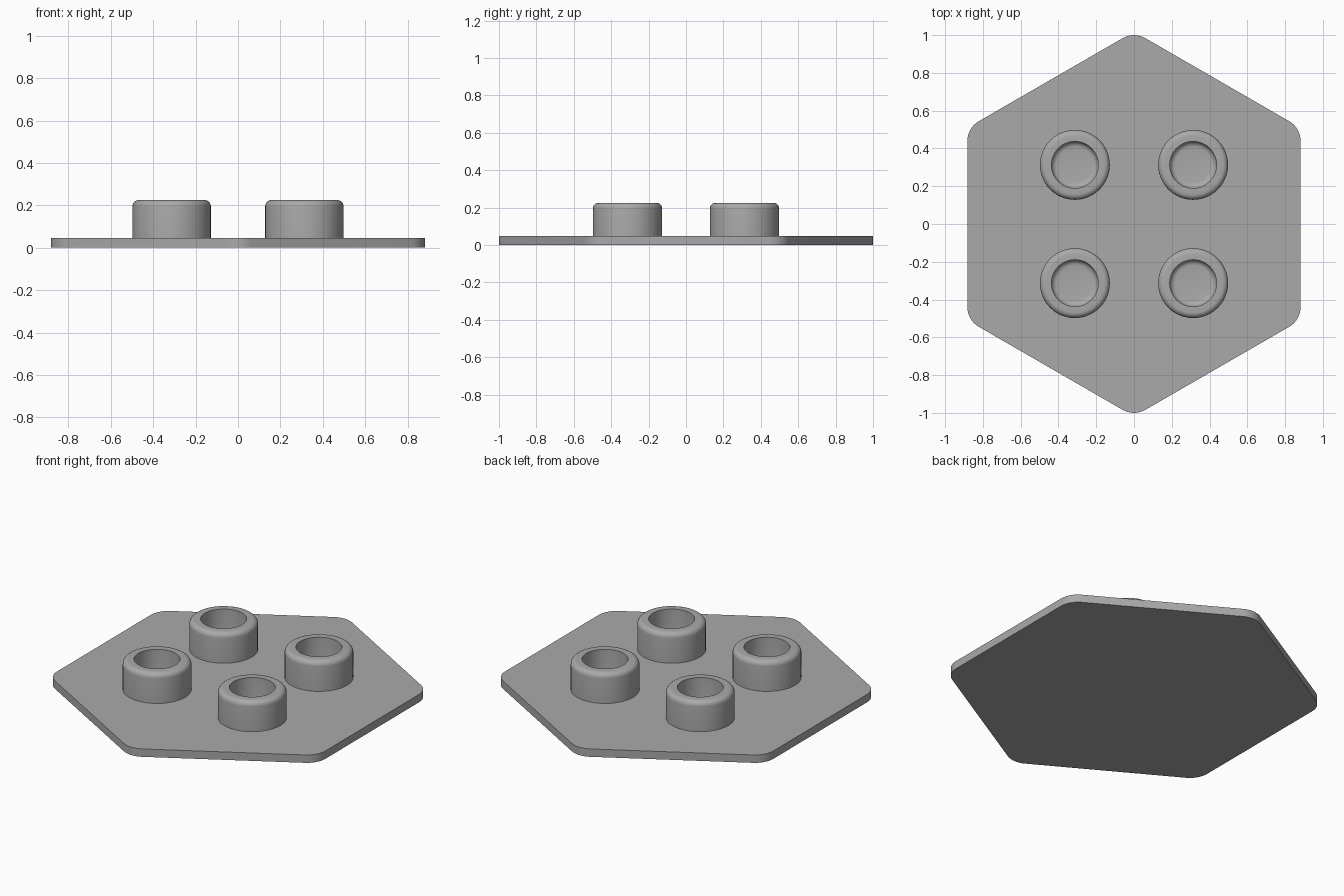
import bpy, bmesh, math
from mathutils import Vector

if "Cube" in bpy.data.objects:
    bpy.data.objects.remove(bpy.data.objects["Cube"])

gray = bpy.data.materials.new("neutral gray")
gray.diffuse_color = (0.4, 0.4, 0.4, 1)
gray.use_nodes = True
gray.node_tree.nodes["Principled BSDF"].inputs["Base Color"].default_value = gray.diffuse_color

PLATE_TOP = 0.047
TOP = 0.225


def finish(name, bm, location=(0, 0, 0)):
    bmesh.ops.recalc_face_normals(bm, faces=bm.faces)
    mesh = bpy.data.meshes.new(name)
    bm.to_mesh(mesh)
    bm.free()
    mesh.materials.append(gray)
    obj = bpy.data.objects.new(name, mesh)
    obj.location = location
    bpy.context.collection.objects.link(obj)
    bpy.ops.object.select_all(action='DESELECT')
    obj.select_set(True)
    bpy.context.view_layer.objects.active = obj
    bpy.ops.object.shade_smooth_by_angle(angle=math.radians(30))
    return obj


def arc(cx, cy, r, start, end, steps):
    return [(cx + r * math.cos(math.radians(start + (end - start) * i / steps)),
             cy + r * math.sin(math.radians(start + (end - start) * i / steps)))
            for i in range(steps + 1)]


# Hexagonal base plate with rounded corners, points facing front and back
corner_r = 0.12
centre_dist = 1.0 - corner_r
bm = bmesh.new()
outline = []
for k in range(6):
    a = 30 + 60 * k
    cx = centre_dist * math.cos(math.radians(a))
    cy = centre_dist * math.sin(math.radians(a))
    outline += arc(cx, cy, corner_r, a - 30, a + 30, 8)
base = bm.faces.new([bm.verts.new((x, y, 0)) for x, y in outline])
top = bmesh.ops.extrude_face_region(bm, geom=[base])
bmesh.ops.translate(bm, vec=(0, 0, PLATE_TOP),
                    verts=[v for v in top["geom"] if isinstance(v, bmesh.types.BMVert)])
finish("base_plate", bm)


# Round cup: rounded outer rim, crisp bore edge and a filleted bore floor
def cup(name, x, y):
    outer, bore, fillet, floor = 0.185, 0.124, 0.03, PLATE_TOP + 0.002
    profile = [(outer, PLATE_TOP - 0.01)]
    profile += arc(outer - fillet, TOP - fillet, fillet, 0, 90, 6)
    profile += [(bore, TOP)]
    profile += arc(bore - fillet, floor + fillet, fillet, 0, -90, 5)
    profile += [(0, floor)]
    bm = bmesh.new()
    verts = [bm.verts.new((r, 0, z)) for r, z in profile]
    edges = [bm.edges.new(pair) for pair in zip(verts, verts[1:])]
    bmesh.ops.spin(bm, geom=verts + edges, cent=(0, 0, 0), axis=(0, 0, 1),
                   angle=math.tau, steps=48, use_merge=False)
    bmesh.ops.remove_doubles(bm, verts=bm.verts, dist=0.0001)
    finish(name, bm, (x, y, 0))


for sx, side in ((-1, "left"), (1, "right")):
    for sy, end in ((-1, "front"), (1, "back")):
        cup(f"cup_{end}_{side}", 0.313 * sx, 0.313 * sy)
